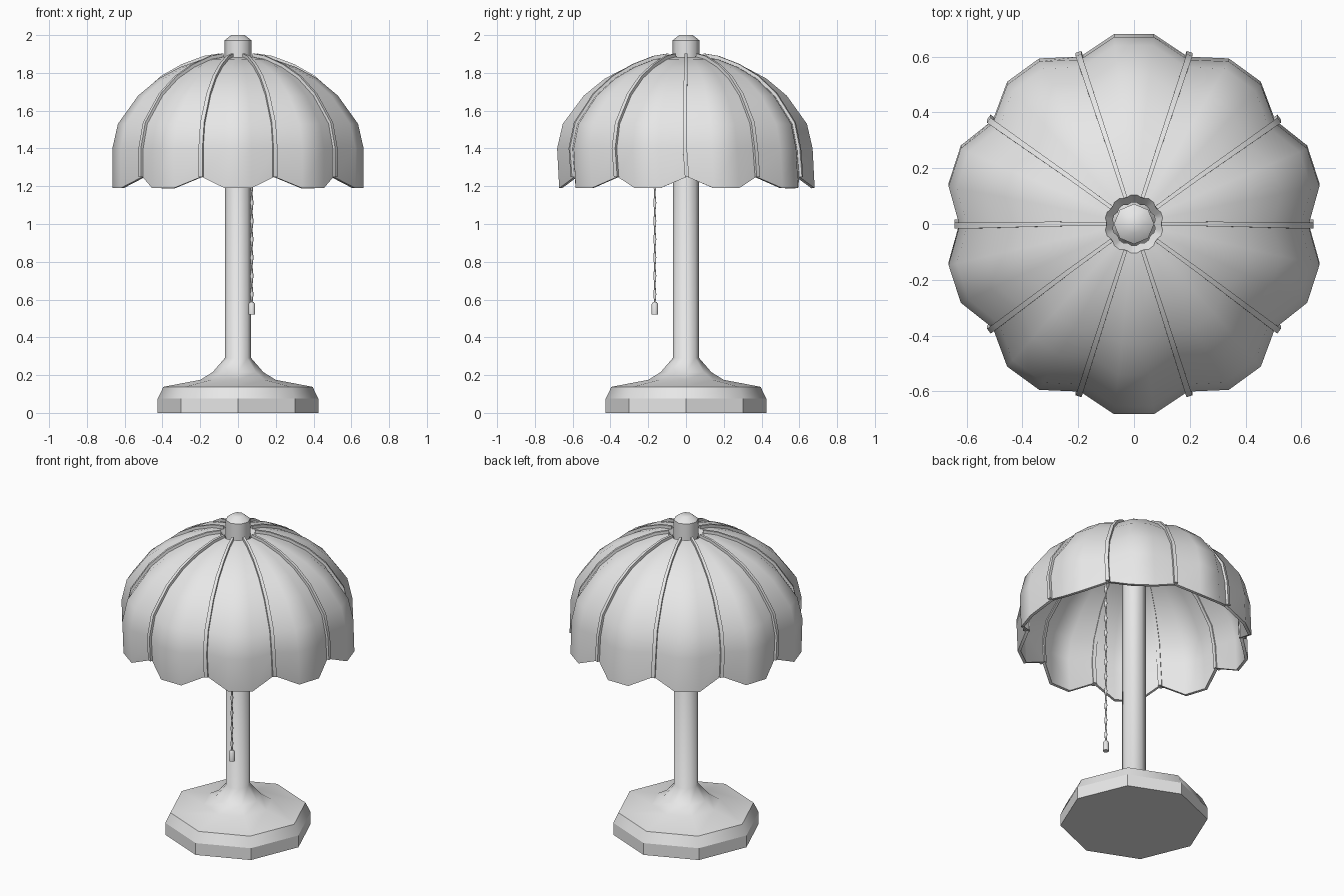
import bpy
import bmesh
import math
from mathutils import Vector

cube = bpy.data.objects.get("Cube")
if cube:
    bpy.data.objects.remove(cube, do_unlink=True)

grey = bpy.data.materials.new("light_grey")
grey.use_nodes = True
grey.diffuse_color = (0.8, 0.8, 0.8, 1)
grey.node_tree.nodes["Principled BSDF"].inputs["Base Color"].default_value = (0.8, 0.8, 0.8, 1)


def loft(name, stacks, capped=True, angle=35, thickness=0):
    """Skin one or more stacks of closed rings into a single object."""
    bm = bmesh.new()
    for rings in stacks:
        rows = [[bm.verts.new(p) for p in ring] for ring in rings]
        n = len(rows[0])
        for low, high in zip(rows, rows[1:]):
            for i in range(n):
                k = (i + 1) % n
                bm.faces.new((low[i], low[k], high[k], high[i]))
        if capped:
            bm.faces.new(rows[0][::-1])
            bm.faces.new(rows[-1])
    if capped:
        bmesh.ops.recalc_face_normals(bm, faces=bm.faces)
    mesh = bpy.data.meshes.new(name)
    bm.to_mesh(mesh)
    bm.free()
    mesh.materials.append(grey)
    obj = bpy.data.objects.new(name, mesh)
    bpy.context.collection.objects.link(obj)
    bpy.ops.object.select_all(action="DESELECT")
    obj.select_set(True)
    bpy.context.view_layer.objects.active = obj
    if thickness:
        mod = obj.modifiers.new("thickness", "SOLIDIFY")
        mod.thickness = thickness
        mod.offset = -1
        bpy.ops.object.modifier_apply(modifier=mod.name)
    bpy.ops.object.shade_smooth_by_angle(angle=math.radians(angle))
    return obj


def circle(r, z, sides, cx=0, cy=0):
    return [(cx + r * math.cos(a), cy + r * math.sin(a), z)
            for a in (math.tau * i / sides for i in range(sides))]


# Octagonal foot flowing into the post
foot_profile = [(0.425, 0), (0.425, 0.075), (0.395, 0.138), (0.2, 0.175),
                (0.135, 0.215), (0.07, 0.29), (0.07, 1.88)]
foot = loft("foot_and_post", [[circle(r, z, 8) for r, z in foot_profile]], angle=50)
for face in foot.data.polygons:
    if face.center.z < 0.07:
        face.use_smooth = False

# Finial above the shade
loft("finial", [[circle(r, z, 8) for r, z in
                 [(0.072, 1.86), (0.072, 1.972), (0.035, 2.0)]]], angle=50)

# Scalloped shade: radius, height and y shift of each row
PANELS = 10
VALLEY = 0.92
shade_profile = [(0.68, 1.19, 0.005), (0.68, 1.40, -0.006), (0.65, 1.53, -0.006),
                 (0.54, 1.68, -0.004), (0.43, 1.77, -0.002), (0.315, 1.83, 0),
                 (0.19, 1.873, 0), (0.105, 1.885, 0), (0.078, 1.85, 0)]
SCALLOP = 0.06


def shade_ring(row):
    r, z, shift = shade_profile[row]
    ring = []
    for i in range(PANELS * 3):
        a = math.tau * i / (PANELS * 3)
        seam = i % 3 == 0
        rad = r * VALLEY if seam else r
        lift = SCALLOP if seam and row == 0 else 0
        ring.append((rad * math.cos(a), rad * math.sin(a) + shift, z + lift))
    return ring


loft("shade", [[shade_ring(row) for row in range(len(shade_profile))]],
     capped=False, thickness=0.018)

# Raised ribs along the seams between panels
seam_path = [Vector((r * VALLEY, z)) for r, z, s in shade_profile[:-1]]
seam_path[0].y += SCALLOP


def rib(angle):
    out = Vector((math.cos(angle), math.sin(angle), 0))
    side = Vector((-out.y, out.x, 0))
    up = Vector((0, 0, 1))
    rings = []
    for i, p in enumerate(seam_path):
        along = (seam_path[min(i + 1, len(seam_path) - 1)] - seam_path[max(i - 1, 0)]).normalized()
        normal = Vector((along.y, -along.x))
        half = 0.006 + 0.008 * p.x
        shift = Vector((0, shade_profile[i][2], 0))
        ring = []
        for w, d in ((-half, -0.022), (half, -0.022), (half, 0.018), (-half, 0.018)):
            q = p + normal * d
            ring.append(out * q.x + side * w + up * q.y + shift)
        rings.append(ring)
    return rings


loft("shade_ribs", [rib(math.tau * i / PANELS) for i in range(PANELS)], angle=30)

# Beaded pull chain and its weight
CHAIN = (0.073, -0.165)
beads = 26
chain_rings = [circle(0.009 if i % 2 else 0.004, 0.58 + 1.26 * i / beads, 6, *CHAIN)
               for i in range(beads + 1)]
loft("pull_chain", [chain_rings], angle=60)
loft("chain_weight", [[circle(r, z, 8, *CHAIN) for r, z in
                       [(0.018, 0.52), (0.018, 0.575), (0.01, 0.587)]]], angle=50)
